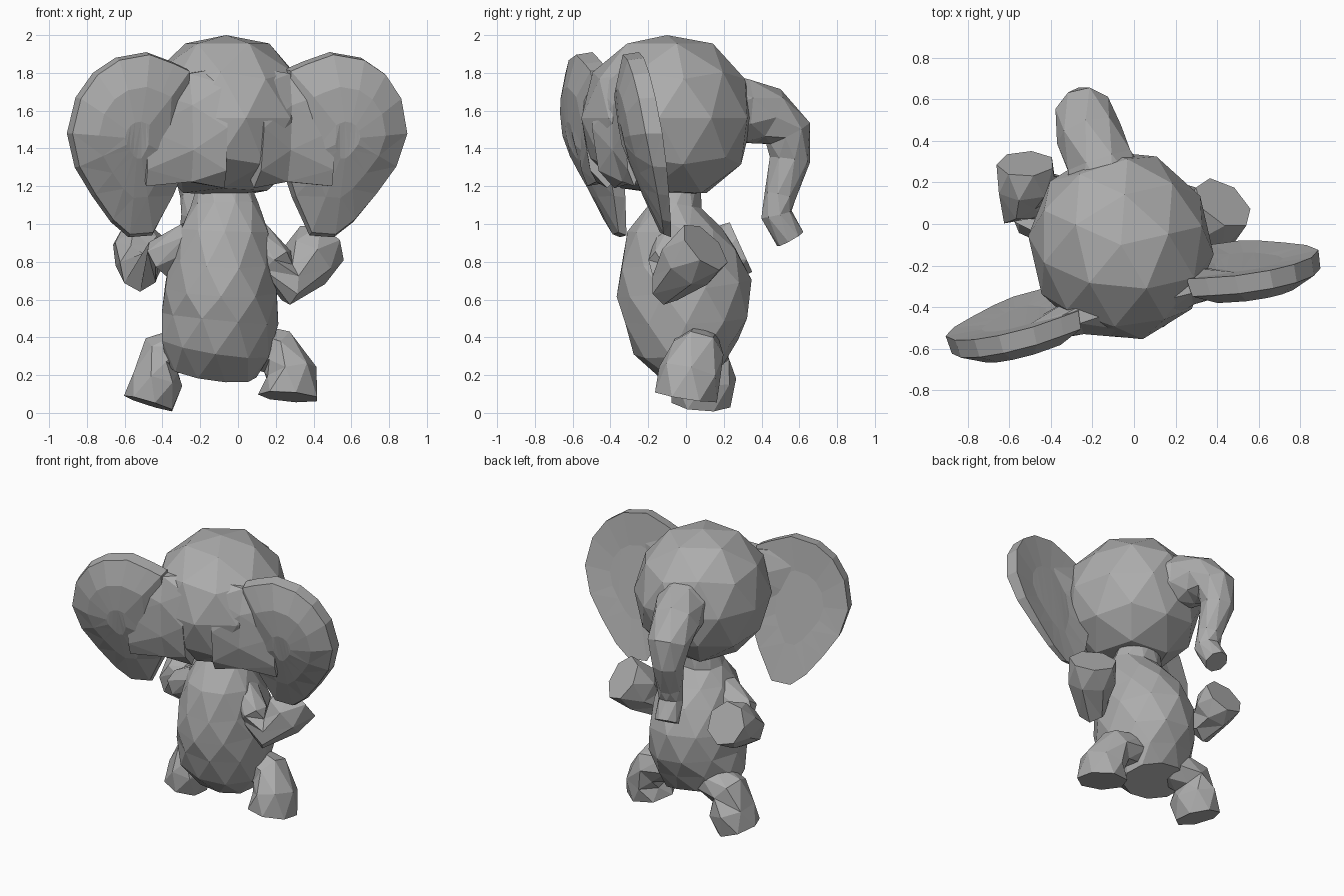
import bpy, bmesh, math
from mathutils import Vector, Matrix

cube = bpy.data.objects.get("Cube")
if cube:
    bpy.data.objects.remove(cube)

grey = bpy.data.materials.new("elephant_grey")
grey.use_nodes = True
COLOUR = (0.42, 0.42, 0.42, 1)
grey.diffuse_color = COLOUR
grey.node_tree.nodes["Principled BSDF"].inputs["Base Color"].default_value = COLOUR

# The head is turned sideways relative to the body
TURN = Matrix.Translation((-0.01, -0.33, 0)) @ Matrix.Rotation(math.radians(13), 4, 'Z')


def finish(name, bm, matrix=None):
    """Triangulate into flat facets and add to the scene."""
    if matrix:
        bm.transform(matrix)
    bmesh.ops.triangulate(bm, faces=bm.faces[:])
    bmesh.ops.recalc_face_normals(bm, faces=bm.faces[:])
    mesh = bpy.data.meshes.new(name)
    bm.to_mesh(mesh)
    bm.free()
    mesh.materials.append(grey)
    obj = bpy.data.objects.new(name, mesh)
    bpy.context.collection.objects.link(obj)
    return obj


def skin(bm, rings):
    """Join successive vertex rings with quads and close the ends."""
    for a, b in zip(rings, rings[1:]):
        n = len(a)
        for i in range(n):
            j = (i + 1) % n
            bm.faces.new((a[i], a[j], b[j], b[i]))
    bm.faces.new(rings[0])
    bm.faces.new(rings[-1])


def tube(name, path, side=(1, 0, 0), sides=7, matrix=None):
    """Tube along (x, y, z, side radius, other radius), rings square to the path."""
    bm = bmesh.new()
    pts = [Vector(p[:3]) for p in path]
    rings = []
    for k, p in enumerate(pts):
        tangent = (pts[min(k + 1, len(pts) - 1)] - pts[max(k - 1, 0)]).normalized()
        other = tangent.cross(Vector(side)).normalized()
        across = other.cross(tangent)
        ring = []
        for i in range(sides):
            a = math.tau * (i + 0.5 * (k % 2)) / sides
            ring.append(bm.verts.new(p + across * math.cos(a) * path[k][3]
                                     + other * math.sin(a) * path[k][4]))
        rings.append(ring)
    skin(bm, rings)
    return finish(name, bm, matrix)


# Head, flattened at the crown and with a chin that drops towards the face
bm = bmesh.new()
bmesh.ops.create_icosphere(bm, subdivisions=2, radius=0.465)
bm.transform(Matrix.Translation((0, 0.235, 1.56)) @ Matrix.Diagonal((0.96, 1, 1, 1)))
for v in bm.verts:
    v.co.z = min(max(v.co.z, 1.19 - 0.15 * v.co.y), 2.0)
finish("head", bm, TURN)

# Trunk, curving forward then down
tube("trunk", [(0, 0.45, 1.6, 0.22, 0.22), (-0.01, 0.65, 1.6, 0.17, 0.18),
               (-0.03, 0.79, 1.57, 0.16, 0.16), (-0.03, 0.9, 1.48, 0.14, 0.13),
               (-0.03, 0.91, 1.34, 0.11, 0.11), (-0.02, 0.855, 1.15, 0.085, 0.085),
               (-0.02, 0.835, 1.05, 0.085, 0.085), (-0.02, 0.91, 0.92, 0.08, 0.08)],
     sides=8, matrix=TURN)

# Ears: thick leaf with a shallow hollow in front and a bulging back
OUTLINE = [(0.27, 1.82), (0.36, 1.86), (0.5, 1.91), (0.67, 1.88), (0.79, 1.8),
           (0.88, 1.67), (0.92, 1.48), (0.87, 1.3), (0.77, 1.15), (0.66, 1.01),
           (0.56, 0.93), (0.43, 0.94), (0.33, 1.14), (0.27, 1.3)]
MIDDLE = Vector((0.57, 1.45))


def ear(name, mirror, sweep):
    bm = bmesh.new()
    rings = []
    for scale, depth in ((0.5, -0.02), (1, 0), (0.97, -0.09), (0.6, -0.16), (0.2, -0.18)):
        ring = []
        for p in OUTLINE:
            q = MIDDLE + (Vector(p) - MIDDLE) * scale
            rim = 0.09 - 0.17 * (q.y - 0.94) + sweep * (0.92 - q.x)
            low = min(1, 0.4 + (q.y - 0.93) * 1.2)
            ring.append(bm.verts.new((mirror * q.x, rim + depth * low, q.y)))
        rings.append(ring)
    skin(bm, rings)
    finish(name, bm, TURN)
    # Root that fills the step between the ear and the back of the head
    shift = sweep * 0.4
    tube(name + "_root", [(mirror * 0.08, -0.07, 1.51, 0.13, 0.32),
                          (mirror * 0.27, -0.07 + shift, 1.51, 0.1, 0.31),
                          (mirror * 0.52, -0.1 + shift, 1.5, 0.05, 0.3)],
         side=(0, 1, 0), sides=8, matrix=TURN)


ear("left_ear", 1, 0.1)
ear("right_ear", -1, 0.05)

# Body with round belly, and neck
tube("body", [(-0.14, 0.04, 0.22, 0.24, 0.17), (-0.12, 0.0, 0.35, 0.3, 0.28),
              (-0.095, 0.0, 0.5, 0.31, 0.34), (-0.09, -0.01, 0.66, 0.31, 0.36),
              (-0.08, -0.04, 0.82, 0.28, 0.32), (-0.07, -0.06, 0.97, 0.24, 0.25),
              (-0.07, -0.05, 1.1, 0.18, 0.14), (-0.08, -0.02, 1.25, 0.13, 0.1)], sides=10)

# Legs with blunt feet
tube("left_leg", [(0.04, 0.06, 0.36, 0.12, 0.13), (0.21, 0.06, 0.32, 0.13, 0.14),
                  (0.28, 0.02, 0.21, 0.14, 0.17), (0.27, 0.0, 0.085, 0.165, 0.17)])
tube("right_leg", [(-0.25, 0.08, 0.35, 0.12, 0.13), (-0.4, 0.09, 0.3, 0.13, 0.14),
                   (-0.43, 0.09, 0.18, 0.14, 0.18), (-0.47, 0.08, 0.05, 0.14, 0.16)])

# Arms, bent at the elbow with wide raised hands
tube("left_arm", [(0.08, -0.06, 0.93, 0.1, 0.1), (0.2, -0.1, 0.8, 0.1, 0.1),
                  (0.27, -0.1, 0.68, 0.1, 0.11), (0.36, 0.0, 0.79, 0.16, 0.15),
                  (0.43, 0.1, 0.88, 0.16, 0.15)], side=(0, 1, 0))
tube("right_arm", [(-0.24, -0.08, 0.93, 0.1, 0.1), (-0.41, -0.03, 0.81, 0.1, 0.12),
                   (-0.52, 0.06, 0.77, 0.12, 0.13), (-0.52, 0.18, 0.83, 0.14, 0.16),
                   (-0.52, 0.29, 0.88, 0.14, 0.15)], side=(0.7, -0.7, 0))
